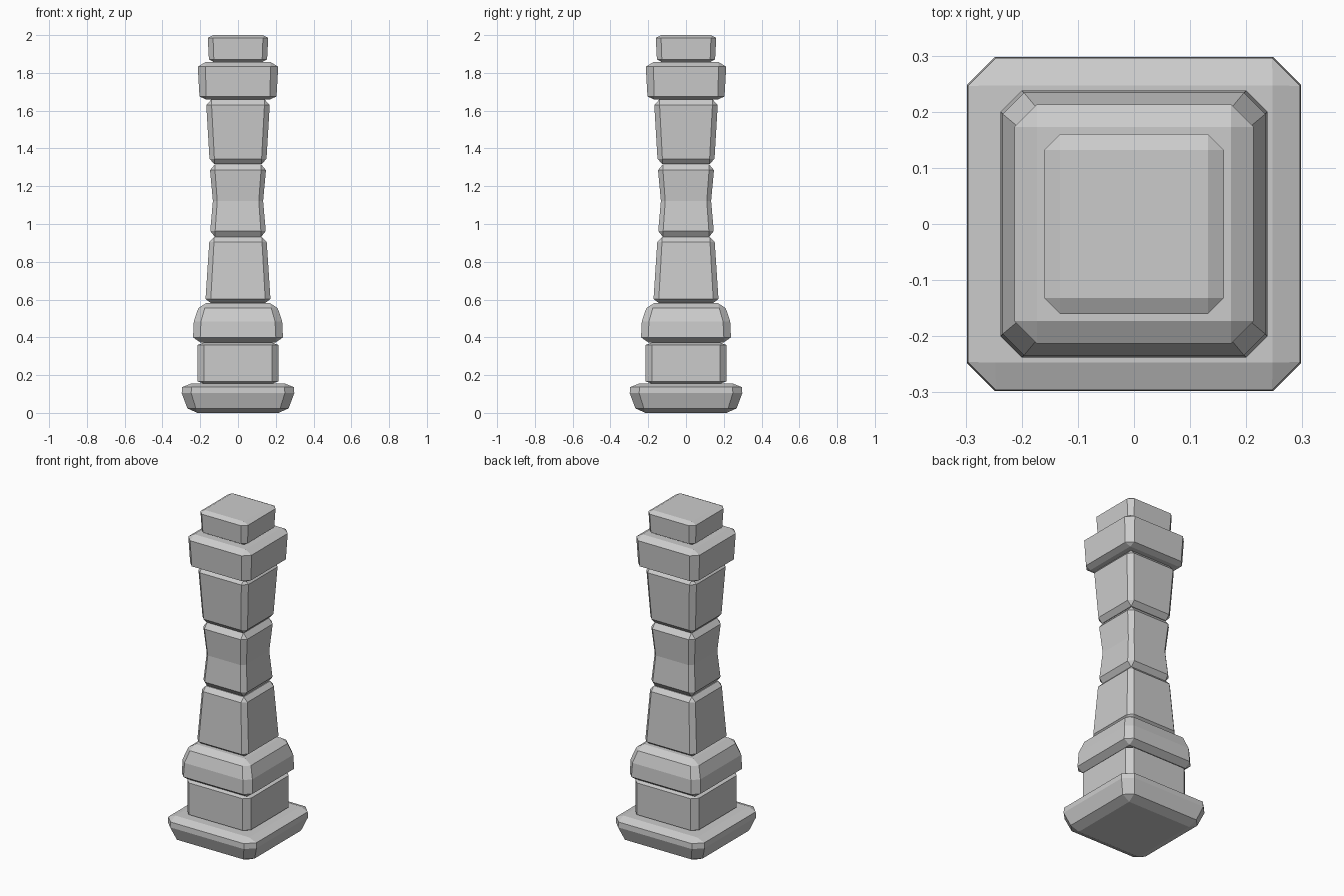
import bpy, bmesh

if "Cube" in bpy.data.objects:
    bpy.data.objects.remove(bpy.data.objects["Cube"])


def block(name, rings):
    """Bevelled square block from stacked rings of (z, half width, corner cut)."""
    bm = bmesh.new()
    loops = []
    for z, h, c in rings:
        k = h - c
        pts = [(k, -h), (h, -k), (h, k), (k, h), (-k, h), (-h, k), (-h, -k), (-k, -h)]
        loops.append([bm.verts.new((x, y, z)) for x, y in pts])
    for a, b in zip(loops, loops[1:]):
        for i in range(8):
            j = (i + 1) % 8
            bm.faces.new((a[i], a[j], b[j], b[i]))
    bm.faces.new(loops[0][::-1])
    bm.faces.new(loops[-1])
    # Uncut end rings collapse to plain squares, giving triangular bevel corners
    bmesh.ops.remove_doubles(bm, verts=bm.verts[:], dist=0.0005)
    bmesh.ops.recalc_face_normals(bm, faces=bm.faces[:])
    mesh = bpy.data.meshes.new(name)
    bm.to_mesh(mesh)
    bm.free()
    bpy.context.collection.objects.link(bpy.data.objects.new(name, mesh))


# Foot and pedestal
block("base_plinth", [(0, .215, 0), (.024, .268, .045), (.104, .298, .05),
                      (.136, .296, .05), (.156, .247, 0)])
block("pedestal", [(.154, .18, 0), (.167, .214, .033), (.36, .214, .033), (.372, .18, 0)])
block("rounded_cushion", [(.373, .2, 0), (.4, .238, .038), (.485, .234, .038),
                          (.555, .21, .034), (.582, .168, 0)])

# Three shaft stones
block("lower_shaft", [(.583, .145, 0), (.603, .172, .028), (.905, .152, .025), (.931, .127, 0)])
block("waisted_shaft", [(.931, .122, 0), (.963, .147, .026), (1.122, .133, .023),
                        (1.285, .148, .026), (1.316, .122, 0)])
block("upper_shaft", [(1.317, .125, 0), (1.345, .151, .026), (1.63, .168, .028), (1.66, .14, 0)])

# Capital and top stone
block("capital", [(1.66, .17, 0), (1.675, .204, .036), (1.833, .213, .04), (1.857, .173, 0)])
block("top_stone", [(1.857, .128, 0), (1.872, .154, .026), (1.985, .16, .028), (2.0, .132, 0)])
